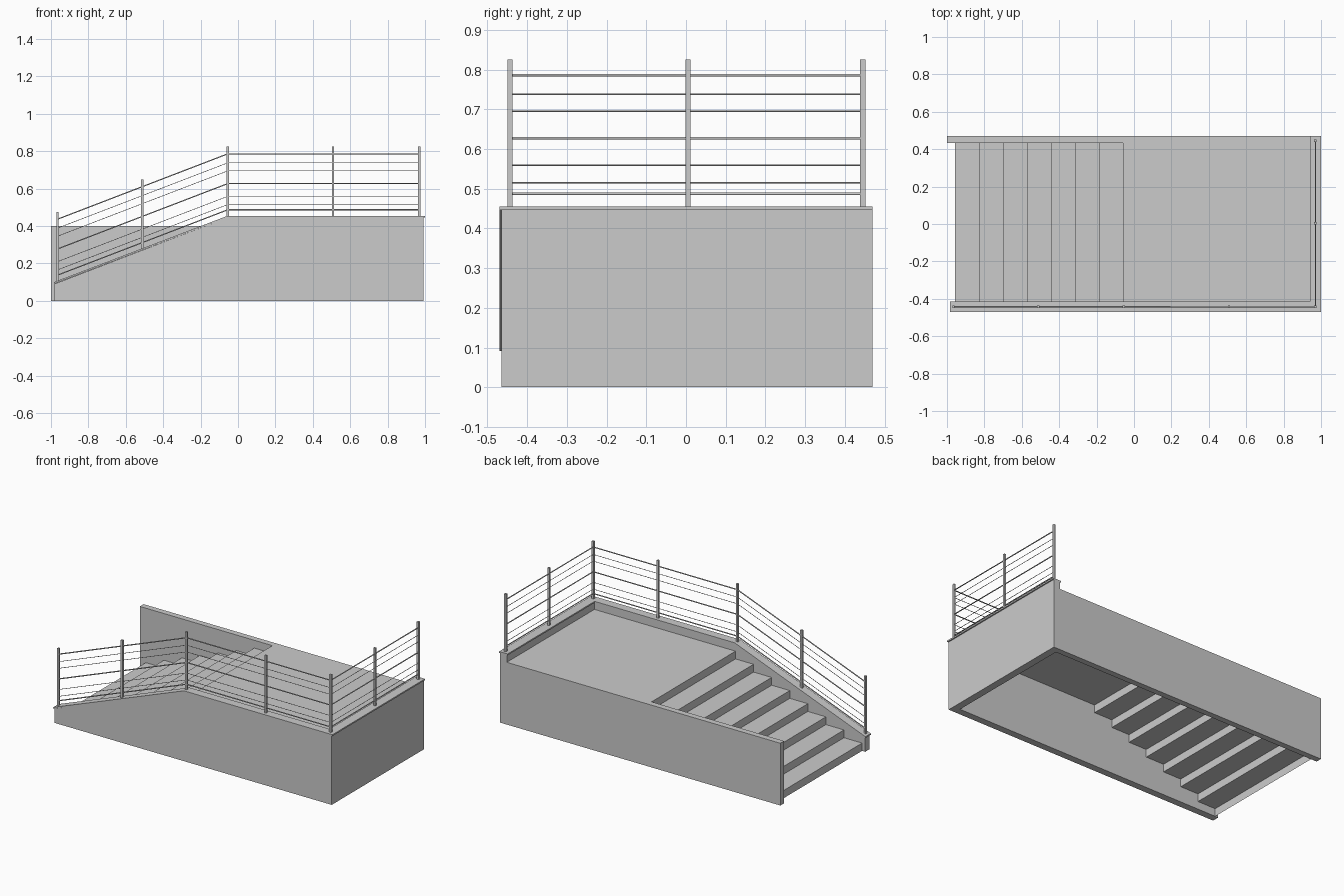
import bpy, bmesh
from mathutils import Vector

if "Cube" in bpy.data.objects:
    bpy.data.objects.remove(bpy.data.objects["Cube"])


def finish(name, bm):
    bmesh.ops.recalc_face_normals(bm, faces=bm.faces)
    me = bpy.data.meshes.new(name)
    bm.to_mesh(me)
    bm.free()
    ob = bpy.data.objects.new(name, me)
    bpy.context.collection.objects.link(ob)
    return ob


def extrude_xz(name, pts, y0, y1):
    """Closed x-z profile extruded along y."""
    bm = bmesh.new()
    f = bm.faces.new([bm.verts.new((x, y0, z)) for x, z in pts])
    ext = bmesh.ops.extrude_face_region(bm, geom=[f])
    vs = [v for v in ext['geom'] if isinstance(v, bmesh.types.BMVert)]
    bmesh.ops.translate(bm, verts=vs, vec=(0, y1 - y0, 0))
    return finish(name, bm)


def box(name, x0, x1, y0, y1, z0, z1):
    return extrude_xz(name, [(x0, z0), (x1, z0), (x1, z1), (x0, z1)], y0, y1)


def rail(name, points, radius):
    cu = bpy.data.curves.new(name, 'CURVE')
    cu.dimensions = '3D'
    cu.bevel_depth = radius
    cu.bevel_resolution = 1
    cu.use_fill_caps = True
    sp = cu.splines.new('POLY')
    sp.points.add(len(points) - 1)
    for p, co in zip(sp.points, points):
        p.co = (*co, 1)
    ob = bpy.data.objects.new(name, cu)
    bpy.context.collection.objects.link(ob)


X_LOW, X_TOP = -0.98, -0.055     # ends of the sloping parapet
Z_LOW, Z_TOP = 0.10, 0.455       # cap heights
CAP = 0.009

# Parapet walls
extrude_xz("front_wall", [(X_LOW, 0), (0.992, 0), (0.992, Z_TOP - CAP),
                          (X_TOP, Z_TOP - CAP), (X_LOW, Z_LOW - CAP)], -0.465, -0.42)
box("right_wall", 0.945, 0.992, -0.42, 0.47, 0, Z_TOP - CAP)
box("back_wall", -1.0, 0.945, 0.432, 0.47, 0, 0.40)

# Caps that overhang the walls slightly
extrude_xz("front_cap", [(-0.985, Z_LOW - CAP), (X_TOP, Z_TOP - CAP), (1, Z_TOP - CAP),
                         (1, Z_TOP), (X_TOP, Z_TOP), (-0.985, Z_LOW)], -0.47, -0.415)
box("right_cap", 0.94, 1.0, -0.415, 0.47, Z_TOP - CAP, Z_TOP)

# Stairs and landing: one folded sheet, hollow below
STEPS, RISE, X0 = 8, 0.05, -0.958
RUN = (-0.058 - X0) / (STEPS - 1)
profile = []
for i in range(STEPS):
    x = X0 + i * RUN
    profile += [(x, i * RISE), (x, (i + 1) * RISE)]
profile.append((0.945, STEPS * RISE))
bm = bmesh.new()
rows = [[bm.verts.new((x, y, z)) for y in (-0.42, 0.432)] for x, z in profile]
for a, b in zip(rows, rows[1:]):
    bm.faces.new((a[0], b[0], b[1], a[1]))
stairs = finish("stairs_and_landing", bm)
if stairs.data.polygons[-1].normal.z < 0:
    stairs.data.flip_normals()

# Railing posts
RY, RX = -0.443, 0.97
SLOPE = (Z_TOP - Z_LOW) / (X_TOP - X_LOW)


def cap_z(x):
    return Z_TOP + min(0, (x - X_TOP) * SLOPE)


posts = [(-0.965, RY), (-0.513, RY), (X_TOP, RY), (0.508, RY), (RX, RY), (RX, 0.005), (RX, 0.445)]
for i, (x, y) in enumerate(posts):
    h, z = 0.0065, cap_z(x)
    box(f"post_{i + 1}", x - h, x + h, y - h, y + h, z - 0.005, z + 0.37)

# Rails: three thick, four thin, following the slope and the corner
path = [posts[0], posts[2], posts[4], posts[6]]
rails = [(0.032, 0.0035), (0.06, 0.0017), (0.104, 0.0017), (0.172, 0.0035),
         (0.24, 0.0017), (0.283, 0.0017), (0.331, 0.0035)]
for i, (dz, r) in enumerate(rails):
    rail(f"rail_{i + 1}", [(x, y, cap_z(x) + dz) for x, y in path], r)
